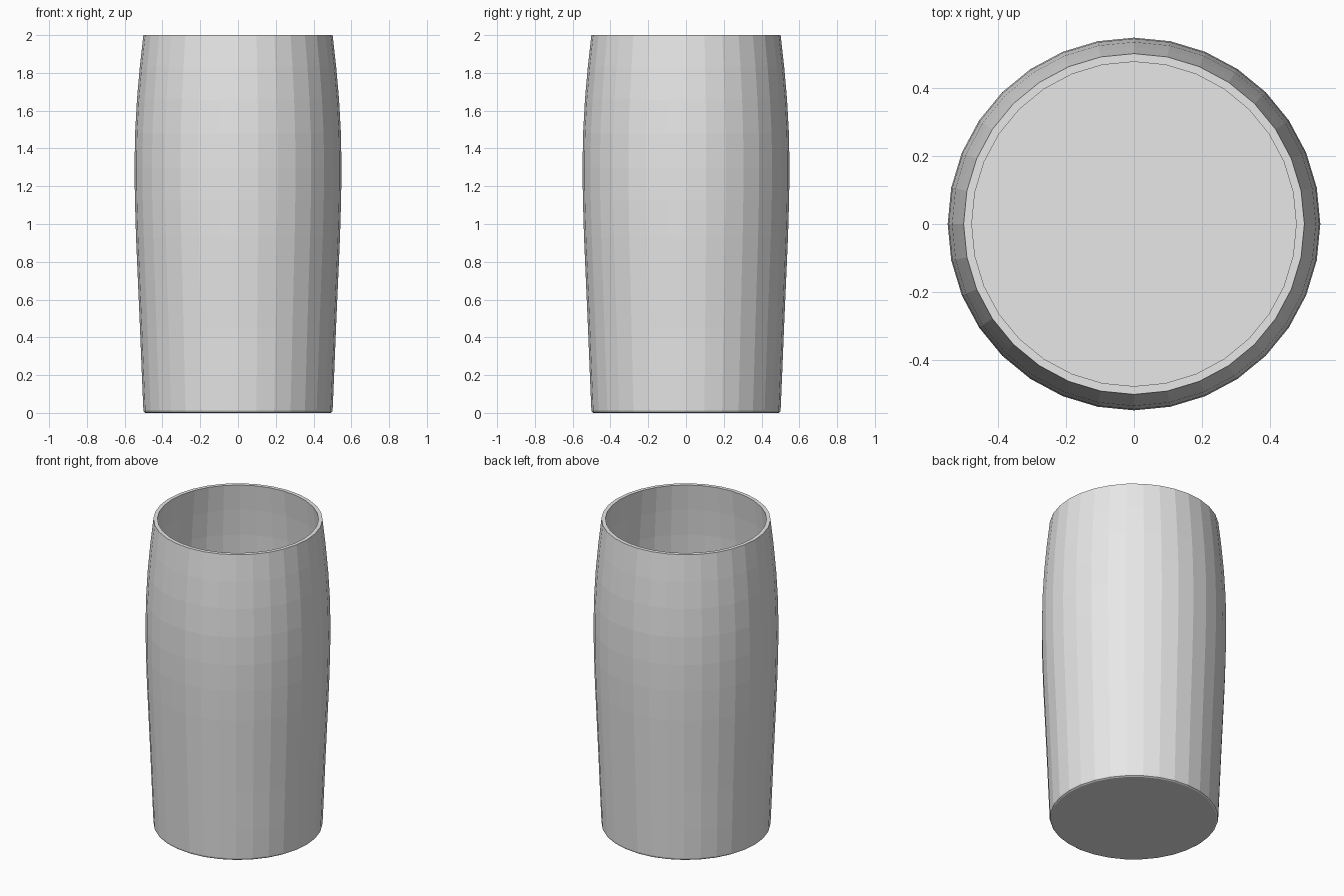
import bpy
import bmesh
import math

cube = bpy.data.objects.get("Cube")
if cube:
    bpy.data.objects.remove(cube, do_unlink=True)

SIDES = 32
WALL = 0.024

grey = bpy.data.materials.new("plain grey")
grey.use_nodes = True
colour = (0.8, 0.8, 0.8, 1)
grey.diffuse_color = colour
grey.node_tree.nodes["Principled BSDF"].inputs["Base Color"].default_value = colour

# Barrel-shaped outside, from the bevelled foot to the rim (radius, height)
outer = [(0.49, 0), (0.498, 0.005), (0.501, 0.015), (0.509, 0.2), (0.519, 0.45),
         (0.53, 0.7), (0.54, 0.93), (0.546, 1.13), (0.548, 1.3), (0.545, 1.48),
         (0.535, 1.66), (0.52, 1.83), (0.501, 2)]
# Inside wall follows the outside down to a flat floor
inner = [(r - WALL, z) for r, z in reversed(outer[3:])] + [(outer[2][0] - WALL, WALL)]


def lathe(name, profile):
    """Spin a profile about z and close both ends with flat discs."""
    bm = bmesh.new()
    rings = []
    for r, z in profile:
        angles = [2 * math.pi * i / SIDES for i in range(SIDES)]
        rings.append([bm.verts.new((r * math.cos(a), r * math.sin(a), z)) for a in angles])
    for low, high in zip(rings, rings[1:]):
        for i in range(SIDES):
            j = (i + 1) % SIDES
            bm.faces.new((low[i], low[j], high[j], high[i]))
    bm.faces.new(reversed(rings[0]))
    bm.faces.new(rings[-1])
    bmesh.ops.recalc_face_normals(bm, faces=bm.faces)
    mesh = bpy.data.meshes.new(name)
    bm.to_mesh(mesh)
    bm.free()
    mesh.materials.append(grey)
    obj = bpy.data.objects.new(name, mesh)
    bpy.context.collection.objects.link(obj)
    return obj


lathe("tumbler", outer + inner)
